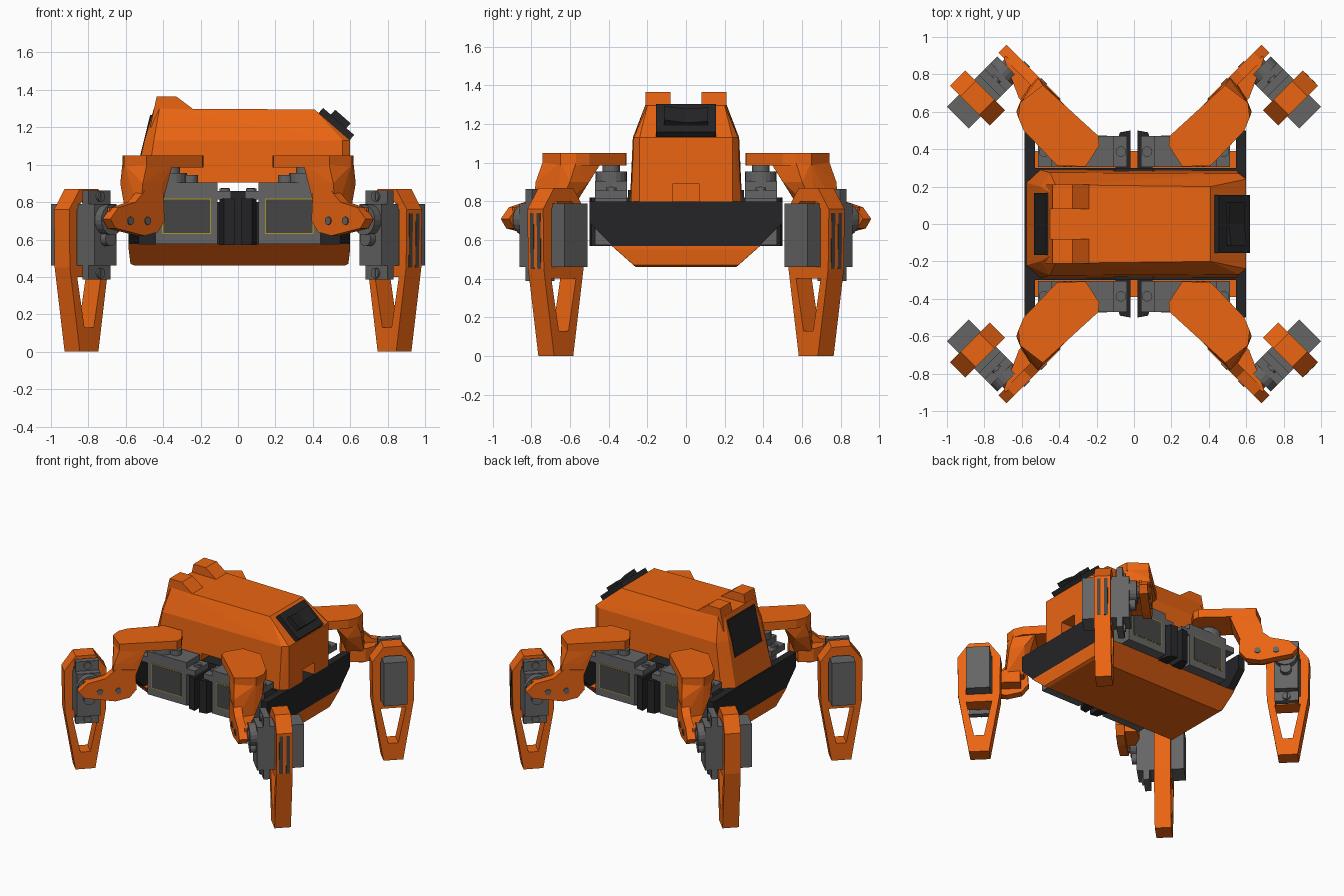
import bpy, bmesh, math
from mathutils import Matrix, Vector

if "Cube" in bpy.data.objects:
    bpy.data.objects.remove(bpy.data.objects["Cube"])


def material(name, rgb):
    m = bpy.data.materials.new(name)
    m.diffuse_color = (*rgb, 1)
    m.use_nodes = True
    m.node_tree.nodes["Principled BSDF"].inputs["Base Color"].default_value = m.diffuse_color
    return m


ORANGE = material("orange_plastic", (0.83, 0.13, 0.006))
BLACK = material("black_plastic", (0.018, 0.018, 0.02))
GREY = material("servo_grey", (0.13, 0.13, 0.13))
GOLD = material("label_gold", (0.45, 0.3, 0.02))
DARK = material("label_dark", (0.06, 0.06, 0.06))


# ---- helpers: each adds a solid to a bmesh ----
def box(bm, lo, hi):
    c = [(a + b) / 2 for a, b in zip(lo, hi)]
    d = [b - a for a, b in zip(lo, hi)]
    bmesh.ops.create_cube(bm, size=1, matrix=Matrix.Translation(c) @ Matrix.Diagonal((*d, 1)))


def cyl(bm, c, r, h, rot=None, sides=20):
    m = Matrix.Translation(c) @ (rot or Matrix())
    bmesh.ops.create_cone(bm, cap_ends=True, segments=sides, radius1=r, radius2=r, depth=h, matrix=m)


def hull(bm, pts):
    vs = [bm.verts.new(p) for p in pts]
    res = bmesh.ops.convex_hull(bm, input=vs)
    junk = {v for v in res["geom_interior"] + res["geom_unused"] if isinstance(v, bmesh.types.BMVert)}
    bmesh.ops.delete(bm, geom=list(junk), context='VERTS')


def prism(bm, loops, a, b, plane):
    put = {"xy": lambda p, q, t: (p, q, t), "xz": lambda p, q, t: (p, t, q),
           "yz": lambda p, q, t: (t, p, q)}[plane]
    edges = []
    for lp in loops:
        vs = [bm.verts.new(put(p, q, a)) for p, q in lp]
        edges += [bm.edges.new((vs[i - 1], vs[i])) for i in range(len(vs))]
    fill = bmesh.ops.triangle_fill(bm, edges=edges, use_beauty=True)
    faces = [f for f in fill["geom"] if isinstance(f, bmesh.types.BMFace)]
    ext = bmesh.ops.extrude_face_region(bm, geom=faces)
    move = Vector(put(0, 0, b)) - Vector(put(0, 0, a))
    bmesh.ops.translate(bm, vec=move, verts=[v for v in ext["geom"] if isinstance(v, bmesh.types.BMVert)])


def finish(name, bm, mat, matrix=None):
    if matrix:
        bm.transform(matrix)
    bmesh.ops.recalc_face_normals(bm, faces=bm.faces)
    me = bpy.data.meshes.new(name)
    bm.to_mesh(me)
    bm.free()
    ob = bpy.data.objects.new(name, me)
    bpy.context.collection.objects.link(ob)
    if mat:
        me.materials.append(mat)
    return ob


def mirrored(pts):
    return [(x, s * y, z) for x, y, z in pts for s in (1, -1)]


# ---- upper shell with cable openings ----
bm = bmesh.new()
hull(bm, mirrored([(-.575, .22, .8), (-.5, .29, .8), (.55, .285, .8), (.6, .24, .8),
                   (-.5, .2, 1.13), (-.45, .275, 1.13), (.56, .27, 1.13), (.6, .24, 1.13),
                   (-.45, .17, 1.3), (-.42, .21, 1.3), (.41, .2, 1.295)]))
shell = finish("upper_shell", bm, ORANGE)
for name, lo, hi in (("side_opening_cutter", (-.11, -.5, .7), (.11, .5, .905)),
                     ("end_opening_cutter", (.45, -.07, .7), (.8, .07, .89))):
    bm = bmesh.new()
    box(bm, lo, hi)
    cut = finish(name, bm, ORANGE)
    cut.hide_render = True
    cut.hide_viewport = True
    mod = shell.modifiers.new(name, 'BOOLEAN')
    mod.object = cut
    mod.solver = 'EXACT'

# ---- ears and dark face panel ----
for s, side in ((-1, "front"), (1, "back")):
    bm = bmesh.new()
    prism(bm, [[(-.47, 1.2), (-.435, 1.365), (-.33, 1.365), (-.23, 1.29), (-.25, 1.2)]],
          s * .08, s * .21, "xz")
    finish(side + "_ear", bm, ORANGE)
bm = bmesh.new()
prism(bm, [[(-.535, 1.0), (-.47, 1.265), (-.44, 1.265), (-.5, 1.0)]], -.165, .165, "xz")
finish("face_panel", bm, BLACK)

# ---- rocker switch on the sloped end ----
tilt = Matrix.Translation((.505, 0, 1.2125)) @ Matrix.Rotation(math.atan2(.19, .165), 4, 'Y').inverted()
tilt = Matrix.Translation((.515, 0, 1.205)) @ Matrix.Rotation(math.atan2(.165, .19), 4, 'Y')
bm = bmesh.new()
box(bm, (-.11, -.155, -.03), (.11, .155, .035))
finish("switch_bezel", bm, BLACK, tilt)
bm = bmesh.new()
prism(bm, [[(-.115, .03), (-.115, .07), (0, .05), (.115, .06), (.115, .03)]], -.055, .055, "yz")
finish("switch_rocker", bm, BLACK, tilt)

# ---- black tray: end plates, core and middle fins ----
bm = bmesh.new()
plate = [(-.5, .8), (-.5, .69), (-.38, .57), (.38, .57), (.5, .69), (.5, .8)]
prism(bm, [plate], -.585, -.53, "yz")
prism(bm, [plate], .545, .6, "yz")
box(bm, (-.54, -.3, .57), (.55, .3, .8))
box(bm, (-.1, -.3, .57), (.1, .3, .86))
for sx in (-1, 1):
    for sy in (-1, 1):
        prism(bm, [[(sx * .1, sy * .28), (sx * .1, sy * .42), (sx * .075, sy * .49),
                    (sx * .02, sy * .5), (sx * .02, sy * .28)]], .57, .82, "xy")
finish("servo_tray", bm, BLACK)

# ---- orange belly ----
bm = bmesh.new()
hull(bm, mirrored([(-.585, .39, .575), (.6, .39, .575), (-.585, .36, .55), (.6, .36, .55),
                   (-.575, .27, .47), (.59, .27, .47), (-.55, .26, .46), (.57, .26, .46)]))
finish("belly_cover", bm, ORANGE)


# ---- servo: u = length, v = width, w = height, shaft towards +w ----
def servo(name, M):
    bm = bmesh.new()
    box(bm, (-.165, -.083, 0), (.165, .083, .33))
    box(bm, (-.238, -.083, .24), (.238, .083, .285))
    cyl(bm, (.08, 0, .355), .082, .05)
    cyl(bm, (-.02, 0, .35), .04, .04)
    cyl(bm, (.08, 0, .395), .045, .04)
    for u in (-.205, .205):
        cyl(bm, (u, 0, .288), .028, .02, sides=12)
        box(bm, (u - .022, -.006, .297), (u + .022, .006, .301))
    finish(name, bm, GREY, M)


# ---- legs: local r = outwards, s = along the knee axis, z = up ----
k = math.sqrt(0.5)
for sx, xn in ((-1, "left"), (1, "right")):
    for sy, yn in ((-1, "front"), (1, "back")):
        tag = yn + "_" + xn + "_"
        L = Matrix(((sx * k, -sx * k, 0, 0), (sy * k, sy * k, 0, 0), (0, 0, 1, 0), (0, 0, 0, 1)))
        hip = Matrix(((sx, 0, 0, sx * .275), (0, sy, 0, sy * .387), (0, 0, 1, .575), (0, 0, 0, 1)))
        knee = L @ Matrix(((0, 1, 0, 1.068), (0, 0, 1, -.263), (1, 0, 0, .625), (0, 0, 0, 1)))
        servo(tag + "hip_servo", hip)
        servo(tag + "knee_servo", knee)

        # label on the outward side of the hip servo
        bm = bmesh.new()
        box(bm, (-.13, .08, .055), (.13, .085, .245))
        finish(tag + "label_border", bm, GOLD, hip)
        bm = bmesh.new()
        box(bm, (-.124, .08, .061), (.124, .087, .239))
        finish(tag + "label", bm, DARK, hip)

        # hip arm: top plate, column and knee bracket
        bm = bmesh.new()
        prism(bm, [[(.40, .035), (.428, .166), (.467, .198), (.87, .18), (.89, .028),
                    (.84, -.035), (.77, -.064), (.51, -.07)]], .985, 1.05, "xy")
        hull(bm, [(.68, -.06, 1.0), (.68, .185, 1.0), (.84, -.035, 1.0), (.885, .028, 1.0), (.87, .18, 1.0),
                  (.76, -.05, .9), (.76, .19, .9), (.87, -.02, .9), (.91, .19, .9),
                  (.78, .07, .74), (.78, .19, .74), (.9, .05, .74), (.93, .19, .74)])
        prism(bm, [[(.76, .85), (.9, .86), (.97, .8), (1.1, .77), (1.16, .71), (1.12, .66),
                    (.9, .62), (.8, .64), (.75, .7)]], .135, .195, "xz")
        hull(bm, [(r, s, z) for r, s in ((.8, .05), (.91, .04), (1.12, .135), (.8, .15), (1.12, .15))
                  for z in (.67, .77)])
        finish(tag + "hip_arm", bm, ORANGE, L)

        # bracket screws
        bm = bmesh.new()
        for r in (.88, 1.01):
            cyl(bm, (r, .196, .7), .022, .012, Matrix.Rotation(math.pi / 2, 4, 'X'), 12)
        finish(tag + "bracket_screws", bm, GREY, L)

        # lower leg: frame round the servo with a tapered foot
        half = [(.07, .87), (.15, .76), (.145, .45), (.07, 0)]
        servo_hole = [(.09, .46), (.09, .76), (.06, .8)]
        foot_hole = [(.09, .40), (.035, .13)]
        loops = [h + [(-d, z) for d, z in reversed(h)] for h in (half, servo_hole, foot_hole)]
        bm = bmesh.new()
        prism(bm, [[(1.068 + d, z) for d, z in lp] for lp in loops], -.173, -.058, "xz")
        finish(tag + "lower_leg", bm, ORANGE, L)

        # dark slots in the outer wall of the right legs
        if sx > 0:
            bm = bmesh.new()
            for s in (-.14, -.09):
                hull(bm, [(1.068 + d, s + e, z) for d, z in ((.152, .74), (.147, .45), (.13, .74), (.13, .45))
                          for e in (-.013, .013)])
            finish(tag + "leg_slots", bm, DARK, L)
